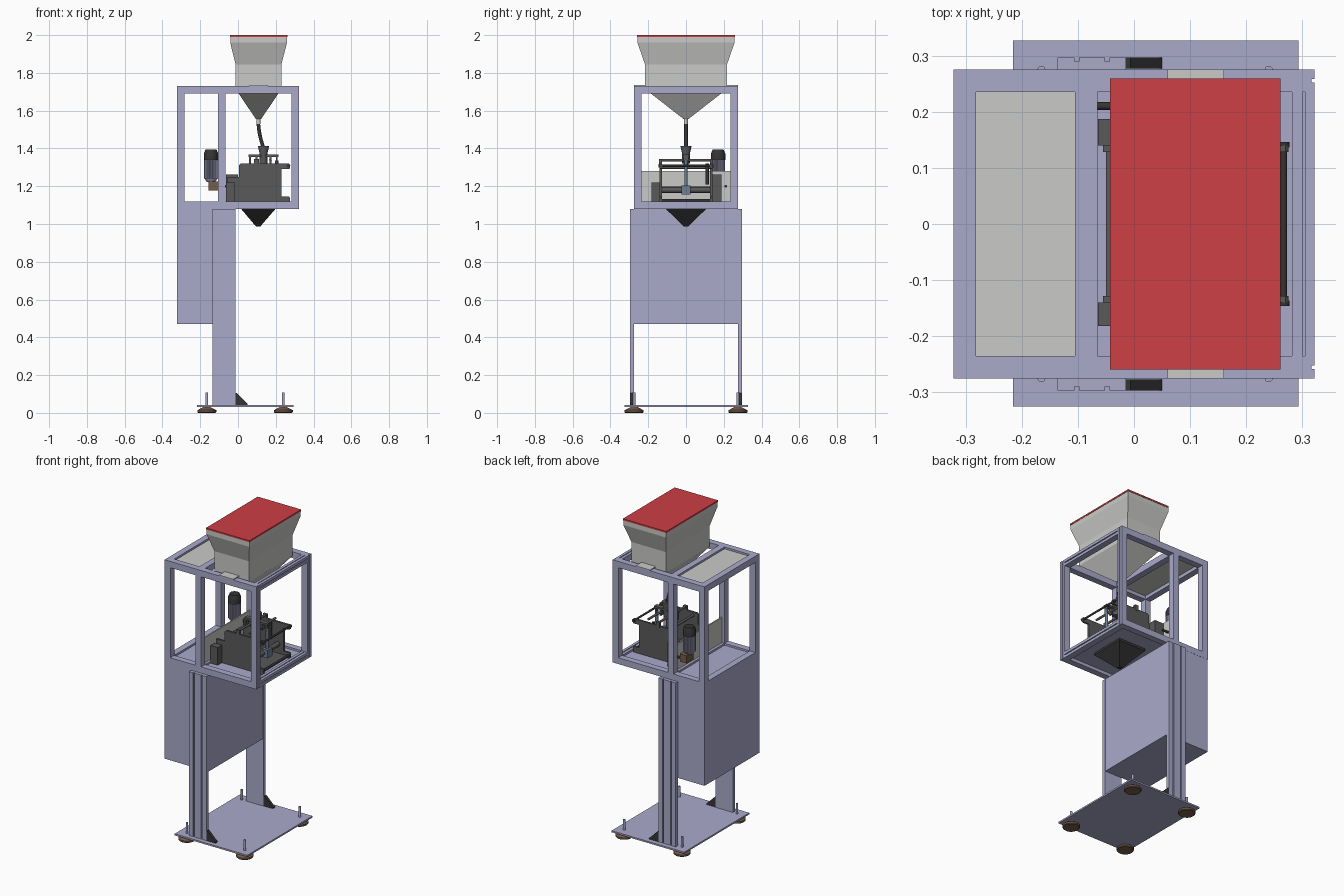
import bpy, bmesh, math
from mathutils import Vector

if "Cube" in bpy.data.objects:
    bpy.data.objects.remove(bpy.data.objects["Cube"])


def material(name, r, g, b):
    m = bpy.data.materials.new(name)
    m.diffuse_color = (r, g, b, 1)
    m.use_nodes = True
    m.node_tree.nodes["Principled BSDF"].inputs["Base Color"].default_value = m.diffuse_color
    return m


LILAC = material("lilac_paint", 0.40, 0.40, 0.60)
RED = material("red_lid", 0.61, 0.05, 0.06)
LIGHT = material("light_grey", 0.59, 0.59, 0.58)
DARK = material("dark_grey", 0.10, 0.10, 0.10)
BLACK = material("black", 0.035, 0.035, 0.035)
BROWN = material("brown", 0.18, 0.11, 0.065)
STEEL = material("blue_steel", 0.16, 0.21, 0.29)


def finish(name, bm, mat, smooth=False):
    bmesh.ops.recalc_face_normals(bm, faces=bm.faces)
    me = bpy.data.meshes.new(name)
    bm.to_mesh(me)
    bm.free()
    me.materials.append(mat)
    if smooth:
        me.shade_smooth()
        me.set_sharp_from_angle(angle=math.radians(35))
    ob = bpy.data.objects.new(name, me)
    bpy.context.collection.objects.link(ob)
    return ob


def loft(name, rings, mat, smooth=False):
    """Join equal-length rings of points and cap both ends."""
    bm = bmesh.new()
    rows = [[bm.verts.new(p) for p in r] for r in rings]
    n = len(rows[0])
    for a, b in zip(rows, rows[1:]):
        for i in range(n):
            j = (i + 1) % n
            bm.faces.new((a[i], a[j], b[j], b[i]))
    bm.faces.new(rows[0])
    bm.faces.new(rows[-1])
    return finish(name, bm, mat, smooth)


def rect(x0, x1, y0, y1, z):
    return [(x0, y0, z), (x1, y0, z), (x1, y1, z), (x0, y1, z)]


def box(name, x0, x1, y0, y1, z0, z1, mat):
    return loft(name, [rect(x0, x1, y0, y1, z0), rect(x0, x1, y0, y1, z1)], mat)


def prism(name, pts, axis, lo, hi, mat):
    """Extrude a 2D outline along y (points are x,z) or z (points are x,y)."""
    put = (lambda p, t: (p[0], t, p[1])) if axis == "y" else (lambda p, t: (p[0], p[1], t))
    return loft(name, [[put(p, lo) for p in pts], [put(p, hi) for p in pts]], mat)


def lathe(name, start, axis, profile, mat, n=24):
    """Round part: profile holds (radius, distance along axis)."""
    d = Vector(axis).normalized()
    u = d.orthogonal().normalized()
    v = d.cross(u)
    ang = [2 * math.pi * i / n for i in range(n)]
    rings = [[Vector(start) + d * h + (u * math.cos(a) + v * math.sin(a)) * r for a in ang]
             for r, h in profile]
    return loft(name, rings, mat, True)


def rod(name, p, q, r, mat, n=16):
    d = Vector(q) - Vector(p)
    return lathe(name, p, d, [(r, 0), (r, d.length)], mat, n)


# base plate with four levelling feet
box("base_plate", -0.216, 0.293, -0.325, 0.327, 0.032, 0.042, LILAC)
for x in (-0.165, 0.24):
    for y in (-0.275, 0.275):
        lathe("foot_pad", (x, y, 0), (0, 0, 1),
              [(0.046, 0), (0.05, 0.004), (0.05, 0.014), (0.028, 0.026), (0.015, 0.032)], BROWN)
        rod("foot_bolt", (x, y, 0.03), (x, y, 0.108), 0.007, LILAC)

# columns with outer grooves, and gussets at their feet
for s, side in ((-1, "front"), (1, "back")):
    pts = [(-0.136, 0.275), (-0.136, 0.297)]
    for g in (-0.102, -0.048):
        pts += [(g - 0.004, 0.297), (g - 0.004, 0.290), (g + 0.004, 0.290), (g + 0.004, 0.297)]
    pts += [(-0.014, 0.297), (-0.014, 0.275)]
    prism(side + "_column", [(x, s * y) for x, y in pts], "z", 0.042, 1.08, LILAC)
    prism(side + "_gusset", [(-0.014, 0.042), (0.05, 0.042), (0.05, 0.048), (-0.006, 0.104), (-0.014, 0.104)],
          "y", s * 0.277, s * 0.297, BLACK)

# control cabinet under the frame
box("cabinet", -0.322, -0.015, -0.274, 0.274, 0.47, 1.08, LILAC)

# frame: posts, long beams, cross beams
Z0, Z1, W = 1.08, 1.73, 0.04
for s, side in ((-1, "front"), (1, "back")):
    ya, yb = s * 0.235, s * 0.275
    for x in (-0.322, -0.105):
        box(side + "_post", x, x + W, ya, yb, Z0, Z1, LILAC)
    # right post with a groove in its outer face
    pts = [(0.282, 0.235), (0.322, 0.235), (0.322, 0.252), (0.316, 0.252),
           (0.316, 0.258), (0.322, 0.258), (0.322, 0.275), (0.282, 0.275)]
    prism(side + "_right_post", [(x, s * y) for x, y in pts], "z", Z0, Z1, LILAC)
    for z in (Z0, Z1 - W):
        box(side + "_beam", -0.282, -0.105, ya, yb, z, z + W, LILAC)
        box(side + "_beam", -0.065, 0.282, ya, yb, z, z + W, LILAC)
for z in (Z0, Z1 - W):
    for x in (-0.322, -0.105):
        box("cross_beam", x, x + W, -0.235, 0.235, z, z + W, LILAC)
    # right cross beam, grooved on top and outside
    prism("right_cross_beam",
          [(0.282, z), (0.322, z), (0.322, z + 0.017), (0.316, z + 0.017), (0.316, z + 0.023),
           (0.322, z + 0.023), (0.322, z + W), (0.305, z + W), (0.305, z + W - 0.006),
           (0.300, z + W - 0.006), (0.300, z + W), (0.282, z + W)], "y", -0.235, 0.235, LILAC)
box("frame_floor", -0.282, 0.282, -0.235, 0.235, 1.10, 1.108, LILAC)
box("top_panel", -0.282, -0.105, -0.235, 0.235, 1.712, 1.718, LIGHT)
box("partition_panel", -0.088, -0.080, -0.236, 0.236, 1.12, 1.28, LIGHT)

# supply hopper with lid, support tabs, nozzle and hose
loft("hopper", [rect(0.095, 0.122, -0.012, 0.012, 1.555), rect(-0.013, 0.230, -0.217, 0.217, 1.715),
                rect(-0.013, 0.230, -0.217, 0.217, 1.845), rect(-0.041, 0.259, -0.257, 0.257, 1.96),
                rect(-0.041, 0.259, -0.257, 0.257, 1.99)], LIGHT)
box("hopper_lid", -0.043, 0.261, -0.259, 0.259, 1.99, 2.0, RED)
for s in (-1, 1):
    box("hopper_tab", 0.06, 0.16, s * 0.21, s * 0.275, 1.73, 1.735, LIGHT)
rod("hopper_nozzle", (0.108, 0, 1.53), (0.108, 0, 1.56), 0.011, LIGHT)
cu = bpy.data.curves.new("feed_hose", "CURVE")
cu.dimensions = "3D"
cu.bevel_depth, cu.bevel_resolution, cu.use_fill_caps = 0.010, 3, True
sp = cu.splines.new("BEZIER")
path = [(0.107, 0, 1.535), (0.115, 0, 1.475), (0.135, 0, 1.40)]
sp.bezier_points.add(len(path) - 1)
for bp, p in zip(sp.bezier_points, path):
    bp.co = p
    bp.handle_left_type = bp.handle_right_type = "AUTO"
cu.materials.append(BLACK)
bpy.context.collection.objects.link(bpy.data.objects.new("feed_hose", cu))

# feeder spout and its bracket
lathe("feeder_spout", (0.135, 0, 1.32), (0, 0, 1),
      [(0.020, 0), (0.020, 0.05), (0.028, 0.085), (0.028, 0.092)], DARK)
box("bracket_bar", 0.055, 0.215, -0.015, 0.015, 1.355, 1.367, DARK)
for x in (0.063, 0.098, 0.172, 0.205):
    box("bracket_leg", x - 0.005, x + 0.005, -0.012, 0.012, 1.315, 1.357, DARK)

# machine side plates with stepped outline
outline = [(-0.055, 1.108), (-0.055, 1.25), (0.005, 1.25), (0.005, 1.31), (0.015, 1.32),
           (0.27, 1.32), (0.275, 1.315), (0.275, 1.295), (0.268, 1.29), (0.23, 1.29),
           (0.23, 1.145), (0.268, 1.145), (0.275, 1.138), (0.275, 1.108)]
for s in (-1, 1):
    prism("machine_side_plate", outline, "y", s * 0.128, s * 0.14, DARK)
    box("top_rod_block", 0.085, 0.11, s * 0.128, s * 0.142, 1.31, 1.345, DARK)
    rod("rod_nut", (0.267, s * 0.136, 1.308), (0.267, s * 0.146, 1.308), 0.010, BLACK)

# rods and rollers between the plates: x, z, radius, material
for x, z, r, m in ((0.267, 1.308, 0.006, BLACK), (0.262, 1.125, 0.008, BLACK),
                   (0.098, 1.338, 0.007, DARK), (0.172, 1.338, 0.007, DARK),
                   (0.19, 1.180, 0.015, DARK), (0.03, 1.185, 0.014, DARK),
                   (0.04, 1.300, 0.008, DARK)):
    rod("cross_rod", (x, -0.13, z), (x, 0.13, z), r, m)
box("machine_base", -0.05, 0.25, -0.128, 0.128, 1.108, 1.122, DARK)
rod("centre_rod", (0.205, 0, 1.17), (0.205, 0, 1.335), 0.009, STEEL)
box("centre_block", 0.185, 0.225, -0.024, 0.024, 1.155, 1.205, STEEL)
rod("side_cylinder", (0.15, 0.113, 1.21), (0.15, 0.113, 1.32), 0.009, BLACK)

# drive covers, shaft and geared motor
box("front_drive_cover", -0.064, -0.015, -0.182, -0.14, 1.108, 1.22, DARK)
box("back_drive_cover", -0.064, 0.0, 0.14, 0.187, 1.108, 1.262, DARK)
rod("drive_shaft", (-0.11, 0.21, 1.20), (-0.04, 0.21, 1.20), 0.007, BLACK)
box("gearbox", -0.155, -0.107, 0.145, 0.215, 1.178, 1.226, BROWN)
fins = []
for i in range(72):
    r = 0.037 if i % 3 else 0.031
    a = 2 * math.pi * i / 72
    fins.append((-0.143 + r * math.cos(a), 0.17 + r * math.sin(a)))
prism("motor_body", fins, "z", 1.24, 1.34, LILAC)
lathe("motor_flange", (-0.143, 0.17, 1.222), (0, 0, 1), [(0.022, 0), (0.034, 0.018)], LILAC)
lathe("motor_cap", (-0.143, 0.17, 1.34), (0, 0, 1), [(0.038, 0), (0.038, 0.032), (0.029, 0.055)], BLACK)

# outlet funnel below the frame
loft("outlet_funnel", [rect(0.095, 0.118, -0.012, 0.012, 0.987), rect(0.012, 0.203, -0.112, 0.112, 1.085),
                       rect(0.012, 0.203, -0.112, 0.112, 1.102)], BLACK)
